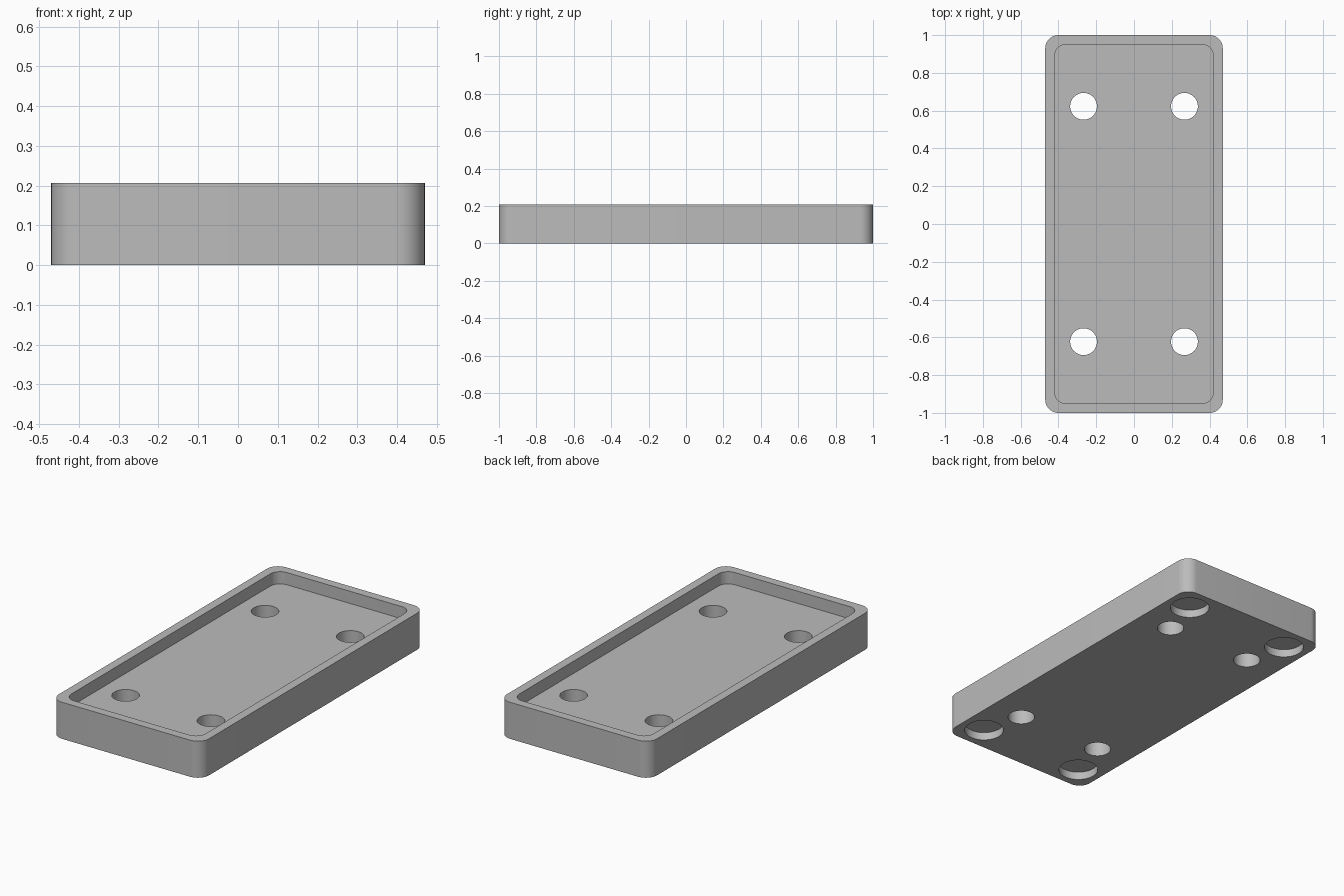
import bpy
import bmesh
import math

cube = bpy.data.objects.get("Cube")
if cube:
    bpy.data.objects.remove(cube, do_unlink=True)

HEIGHT, FLOOR = 0.207, 0.138

grey = bpy.data.materials.new("plain grey")
grey.use_nodes = True
colour = (0.5, 0.5, 0.5, 1)
grey.diffuse_color = colour
grey.node_tree.nodes["Principled BSDF"].inputs["Base Color"].default_value = colour


def prism(name, outline, bottom, top):
    """Extrude a flat outline between two heights."""
    bm = bmesh.new()
    face = bm.faces.new([bm.verts.new((x, y, bottom)) for x, y in outline])
    wall = bmesh.ops.extrude_face_region(bm, geom=[face])["geom"]
    verts = [v for v in wall if isinstance(v, bmesh.types.BMVert)]
    bmesh.ops.translate(bm, verts=verts, vec=(0, 0, top - bottom))
    bmesh.ops.recalc_face_normals(bm, faces=bm.faces)
    mesh = bpy.data.meshes.new(name)
    bm.to_mesh(mesh)
    bm.free()
    mesh.materials.append(grey)
    obj = bpy.data.objects.new(name, mesh)
    bpy.context.collection.objects.link(obj)
    return obj


def rounded_rectangle(half_x, half_y, radius, steps=12):
    points = []
    for corner, (sx, sy) in enumerate([(1, 1), (-1, 1), (-1, -1), (1, -1)]):
        for i in range(steps + 1):
            a = math.pi / 2 * (corner + i / steps)
            points.append((sx * (half_x - radius) + radius * math.cos(a),
                           sy * (half_y - radius) + radius * math.sin(a)))
    return points


def circle(cx, cy, radius, steps=48):
    return [(cx + radius * math.cos(math.tau * i / steps),
             cy + radius * math.sin(math.tau * i / steps)) for i in range(steps)]


# Tray block with rounded corners
tray = prism("tray", rounded_rectangle(0.47, 1.0, 0.07), 0, HEIGHT)

# Shallow recess in the top
cutters = [prism("recess_cutter", rounded_rectangle(0.42, 0.95, 0.06), FLOOR, HEIGHT + 0.1)]

# Through holes, and round blind pockets under the corners
for sx in (-1, 1):
    for sy in (-1, 1):
        cutters.append(prism("hole_cutter", circle(sx * 0.267, sy * 0.623, 0.071), -0.1, HEIGHT + 0.1))
        cutters.append(prism("pocket_cutter", circle(sx * 0.33, sy * 0.858, 0.104), -0.1, 0.045))

bpy.context.view_layer.objects.active = tray
for cutter in cutters:
    cut = tray.modifiers.new("cut", "BOOLEAN")
    cut.operation = "DIFFERENCE"
    cut.solver = "EXACT"
    cut.object = cutter
    bpy.ops.object.modifier_apply(modifier=cut.name)
    bpy.data.objects.remove(cutter, do_unlink=True)

# Smooth curved walls, sharp rims
bpy.ops.object.select_all(action="DESELECT")
tray.select_set(True)
bpy.ops.object.shade_smooth_by_angle(angle=math.radians(30))
